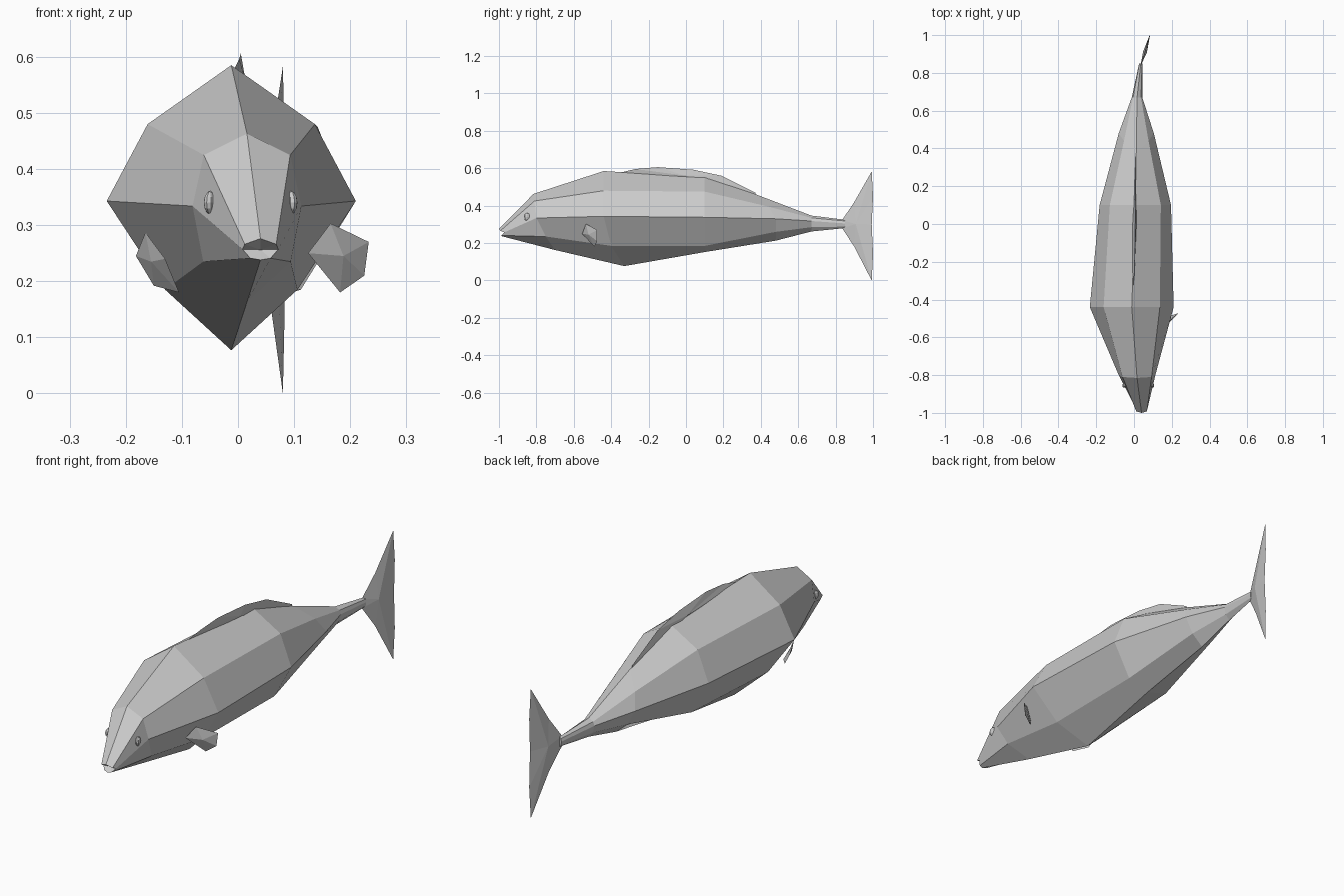
import bpy
import bmesh
from mathutils import Vector


def finish(name, bm):
    bmesh.ops.recalc_face_normals(bm, faces=bm.faces)
    mesh = bpy.data.meshes.new(name)
    bm.to_mesh(mesh)
    bm.free()
    obj = bpy.data.objects.new(name, mesh)
    bpy.context.collection.objects.link(obj)
    return obj


def blade(name, rim, center, half_thickness):
    """Thin fin: a rim fanned to a raised centre point on each side."""
    bm = bmesh.new()
    vs = [bm.verts.new(p) for p in rim]
    for sign in (-1, 1):
        c = bm.verts.new(Vector(center) + sign * Vector(half_thickness))
        for i, v in enumerate(vs):
            bm.faces.new((v, vs[(i + 1) % len(vs)], c))
    return finish(name, bm)


# Body: eight-sided stations from snout to tail root.
# centre x, top (y, z), upper (y, z, half width), middle, lower, bottom (y, z)
stations = [
    (.040, (-1.0, .276), (-.992, .266, .028), (-.972, .257, .032), (-.985, .241, .018), (-.99, .238)),
    (.016, (-.815, .463), (-.81, .425, .077), (-.80, .334, .097), (-.75, .235, .078), (-.70, .163)),
    (-.012, (-.44, .585), (-.44, .48, .149), (-.44, .343, .222), (-.40, .185, .118), (-.33, .077)),
    (.007, (.10, .553), (.10, .475, .135), (.10, .338, .189), (.10, .185, .105), (.10, .152)),
    (.012, (.38, .458), (.44, .395, .065), (.48, .33, .093), (.48, .26, .055), (.48, .213)),
    (.016, (.67, .347), (.67, .335, .021), (.67, .318, .028), (.67, .285, .02), (.67, .262)),
    (.036, (.85, .325), (.85, .318, .007), (.85, .305, .009), (.85, .288, .007), (.85, .28)),
]
bm = bmesh.new()
rings = []
for cx, top, upper, middle, lower, bottom in stations:
    pts = [(cx, *top)]
    pts += [(cx + w, y, z) for y, z, w in (upper, middle, lower)]
    pts += [(cx, *bottom)]
    pts += [(cx - w, y, z) for y, z, w in (lower, middle, upper)]
    rings.append([bm.verts.new(p) for p in pts])
for a, b in zip(rings, rings[1:]):
    for i in range(8):
        j = (i + 1) % 8
        bm.faces.new((a[i], a[j], b[j], b[i]))
# Recessed mouth and closed tail root
mouth = bm.verts.new((.04, -.967, .256))
for i in range(8):
    bm.faces.new((rings[0][i], rings[0][(i + 1) % 8], mouth))
bm.faces.new(rings[-1])
finish("body", bm)

# Tail fin, bent towards +x
blade("tail_fin",
      [(.034, .835, .323), (.055, .90, .42), (.08, .993, .583), (.083, 1.0, .45),
       (.084, .993, .30), (.083, 1.0, .14), (.08, .993, 0), (.055, .90, .18), (.034, .835, .28)],
      (.058, .91, .302), (.010, -.003, 0))

# Dorsal fin, its base sunk in the back
blade("dorsal_fin",
      [(-.008, -.36, .575), (.002, -.27, .596), (.005, -.15, .606), (.007, .04, .592),
       (.009, .19, .56), (.010, .37, .47), (.010, .38, .44), (.007, .10, .53), (-.006, -.33, .56)],
      (.003, 0, .56), (.010, 0, 0))

# Side fins: the right one stands out, the left one lies close to the flank
blade("right_side_fin",
      [(.165, -.535, .303), (.233, -.475, .27), (.225, -.475, .21),
       (.182, -.49, .18), (.125, -.555, .25)],
      (.185, -.515, .245), (.003, -.006, 0))
blade("left_side_fin",
      [(-.165, -.535, .287), (-.13, -.57, .24), (-.105, -.545, .18),
       (-.15, -.49, .192), (-.182, -.48, .245)],
      (-.150, -.53, .235), (-.005, -.004, 0))

# Eyes
for name, x, turn in (("left_eye", -.049, .35), ("right_eye", .094, -.35)):
    bpy.ops.mesh.primitive_uv_sphere_add(segments=10, ring_count=6, radius=1,
                                         location=(x, -.848, .34), rotation=(0, 0, -turn))
    eye = bpy.context.object
    eye.name = name
    eye.scale = (.011, .020, .021)
